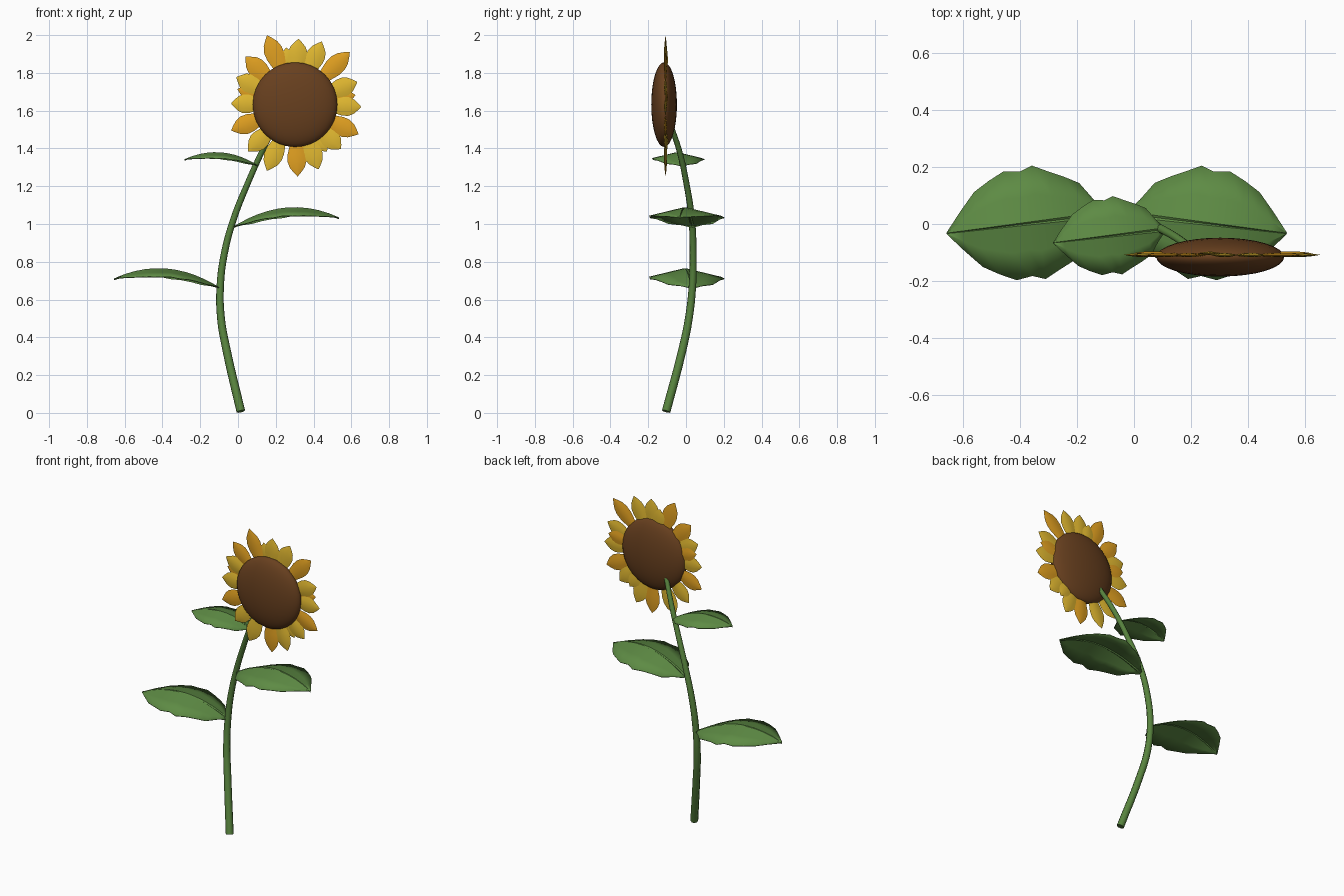
import bpy
import math
from mathutils import Vector

cube = bpy.data.objects.get("Cube")
if cube:
    bpy.data.objects.remove(cube, do_unlink=True)


def material(name, rgb):
    mat = bpy.data.materials.new(name)
    mat.use_nodes = True
    colour = tuple((c / 255) ** 2.2 for c in rgb) + (1.0,)
    mat.diffuse_color = colour
    mat.node_tree.nodes["Principled BSDF"].inputs["Base Color"].default_value = colour
    return mat


LEAF = material("leaf green", (94, 138, 70))
STEM = material("stem green", (88, 130, 64))
BROWN = material("seed brown", (104, 66, 36))
YELLOW = material("petal yellow", (226, 184, 52))
ORANGE = material("petal orange", (226, 160, 38))


def mesh_object(name, verts, faces, mat, smooth=True):
    mesh = bpy.data.meshes.new(name)
    mesh.from_pydata(verts, [], faces)
    mesh.materials.append(mat)
    obj = bpy.data.objects.new(name, mesh)
    bpy.context.collection.objects.link(obj)
    if smooth:
        bpy.ops.object.select_all(action="DESELECT")
        obj.select_set(True)
        bpy.context.view_layer.objects.active = obj
        bpy.ops.object.shade_smooth_by_angle(angle=math.radians(35))
    return obj


def strip_faces(rows, cols, closed=False):
    """Quads joining consecutive rows of points."""
    span = cols if closed else cols - 1
    return [(i * cols + j, i * cols + (j + 1) % cols,
             (i + 1) * cols + (j + 1) % cols, (i + 1) * cols + j)
            for i in range(rows - 1) for j in range(span)]


# Stem: a tapered tube along a bent path
path = [(0.015, -0.105, 0.008), (-0.06, -0.02, 0.33), (-0.09, 0.015, 0.5),
        (-0.094, 0.034, 0.67), (-0.073, 0.038, 0.84), (-0.022, 0.03, 1.03),
        (0.045, 0.005, 1.2), (0.13, -0.036, 1.39), (0.2, -0.083, 1.53)]
curve = bpy.data.curves.new("stem", "CURVE")
curve.dimensions = "3D"
curve.bevel_depth = 0.023
curve.bevel_resolution = 2
curve.resolution_u = 4
curve.use_fill_caps = True
spline = curve.splines.new("BEZIER")
spline.bezier_points.add(len(path) - 1)
for i, (point, co) in enumerate(zip(spline.bezier_points, path)):
    point.co = co
    point.handle_left_type = point.handle_right_type = "AUTO"
    point.radius = 1 - 0.4 * i / (len(path) - 1)
curve.materials.append(STEM)
bpy.context.collection.objects.link(bpy.data.objects.new("stem", curve))

# Leaves: arched, drooping at the sides, with a grooved midrib and wavy rim
LEAF_OUTLINE = [(0, 0.015), (0.06, 0.055), (0.14, 0.12), (0.23, 0.148), (0.32, 0.172),
                (0.42, 0.2), (0.5, 0.184), (0.6, 0.192), (0.7, 0.165),
                (0.8, 0.132), (0.9, 0.07), (1, 0.003)]


def leaf(name, base, tip, size):
    base, tip = Vector(base), Vector(tip)
    along = tip - base
    side = Vector((-along.y, along.x, 0)).normalized()
    verts = []
    for t, half in LEAF_OUTLINE:
        rib = min(0.008 * (1 - t) + 0.001, half * 0.4)
        arch = (0.348 * t - 0.303 * t * t) * size
        for offset, dip in ((-half, 0), (-half * 0.5, 0), (-rib, 0), (0, 0.006),
                            (rib, 0), (half * 0.5, 0), (half, 0)):
            point = base + along * t + side * offset * size
            point.z = base.z + arch - (0.24 * abs(offset) + dip) * size
            verts.append(point)
    faces = strip_faces(len(LEAF_OUTLINE), 7)
    if side.cross(along).z < 0:
        faces = [f[::-1] for f in faces]
    obj = mesh_object(name, verts, faces, LEAF)
    solid = obj.modifiers.new("thickness", "SOLIDIFY")
    solid.thickness = 0.004


leaf("lower_leaf", (-0.1, 0.034, 0.667), (-0.656, -0.033, 0), 1.0)
leaf("middle_leaf", (-0.02, 0.034, 0.99), (0.535, -0.033, 0), 1.0)
leaf("upper_leaf", (0.105, -0.02, 1.312), (-0.283, -0.066, 0), 0.69)

# Seed head: flattened sphere
CENTRE = Vector((0.302, -0.116, 1.632))
bpy.ops.mesh.primitive_uv_sphere_add(segments=32, ring_count=16, location=CENTRE)
head = bpy.context.object
head.name = "seed_head"
head.scale = (0.224, 0.068, 0.224)
head.data.materials.append(BROWN)
bpy.ops.object.shade_smooth_by_angle(angle=math.radians(15))

# Petals: slim lens shapes with a ridge, radiating from the seed head
PETAL_OUTLINE = [(0, 0.018), (0.25, 0.034), (0.5, 0.049), (0.66, 0.05),
                 (0.8, 0.039), (0.92, 0.018), (1, 0.001)]


def petal(name, degrees, reach, width, mat, back=0.0):
    angle = math.radians(degrees)
    out = Vector((math.cos(angle), 0, math.sin(angle)))
    side = Vector((-out.z, 0, out.x))
    origin = CENTRE + Vector((0, 0.008 + back, 0))
    verts = []
    for t, half in PETAL_OUTLINE:
        half *= width
        spine = origin + out * (0.15 + (reach - 0.15) * t)
        puff = 0.16 * half
        for s, y in ((-1, 0), (-0.5, -0.8), (0, -1), (0.5, -0.8),
                     (1, 0), (0.5, 0.5), (0, 0.9), (-0.5, 0.5)):
            verts.append(spine + side * s * half + Vector((0, y * puff, 0)))
    last = len(verts)
    faces = strip_faces(len(PETAL_OUTLINE), 8, closed=True)
    faces += [tuple(range(7, -1, -1)), tuple(range(last - 8, last))]
    mesh_object(name, verts, faces, mat)


# Main ring, as angle and reach, then shorter petals tucked behind
RING = [(112, 0.395), (87, 0.348), (67, 0.362), (44, 0.402), (20, 0.35), (-2, 0.35),
        (-25, 0.37), (-44, 0.338), (-70, 0.364), (-88, 0.38), (-113, 0.38),
        (-135, 0.35), (-158, 0.364), (179, 0.338), (155, 0.343), (136, 0.364)]
for i, (degrees, reach) in enumerate(RING):
    petal(f"petal_{i + 1}", degrees, reach, 1.0, ORANGE if i % 3 == 0 else YELLOW)
for i, (degrees, reach) in enumerate([(99, 0.305), (9, 0.323), (-56, 0.3), (165, 0.315)]):
    petal(f"back_petal_{i + 1}", degrees, reach, 0.8, ORANGE if i % 2 else YELLOW, 0.006)
